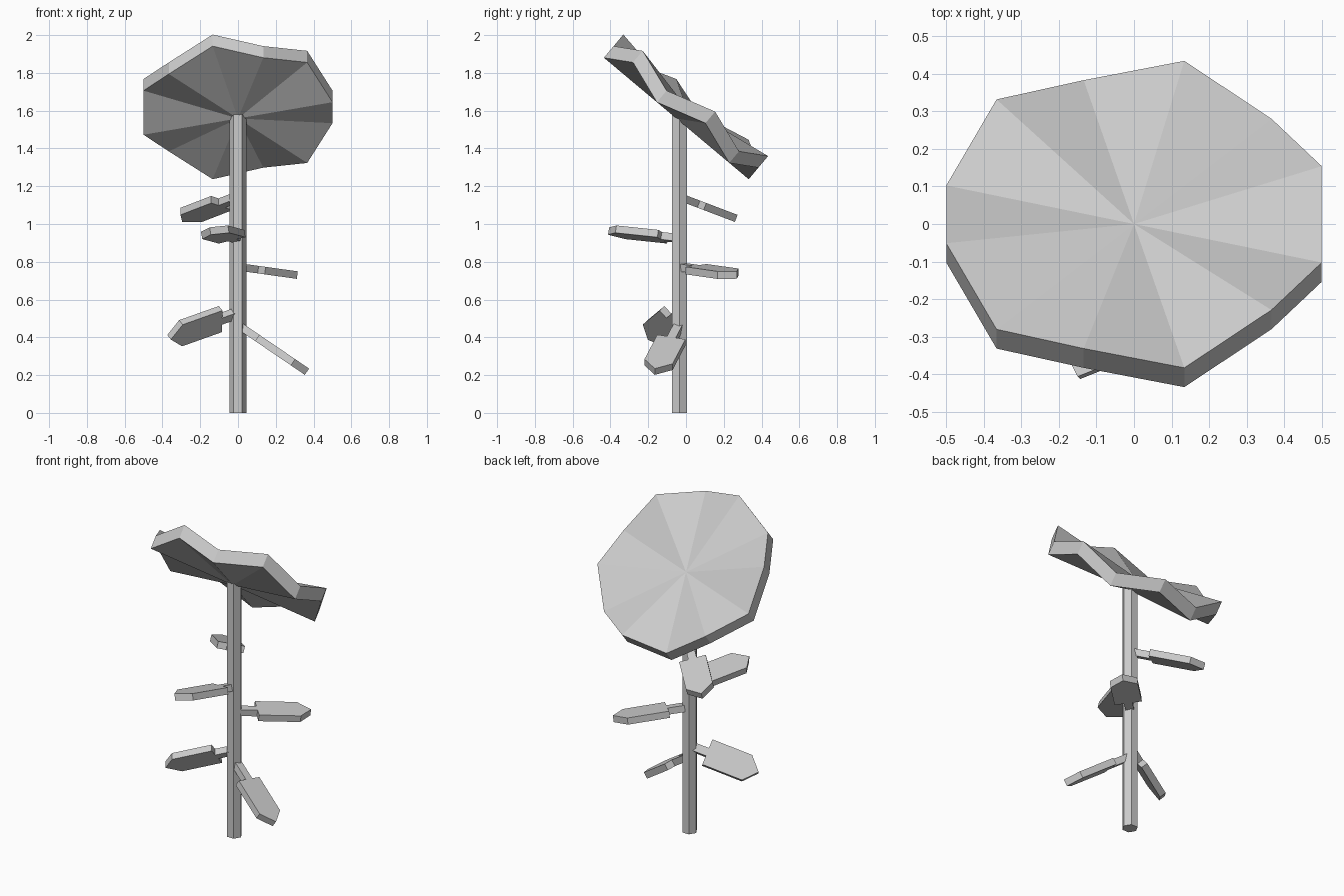
import bpy, bmesh
from math import radians, cos, sin
from mathutils import Vector, Matrix

if "Cube" in bpy.data.objects:
    bpy.data.objects.remove(bpy.data.objects["Cube"])

STEM_Y = -0.035


def make_object(name, bm):
    bmesh.ops.recalc_face_normals(bm, faces=bm.faces)
    mesh = bpy.data.meshes.new(name)
    bm.to_mesh(mesh)
    bm.free()
    obj = bpy.data.objects.new(name, mesh)
    bpy.context.collection.objects.link(obj)
    return obj


# Hexagonal stem
bpy.ops.mesh.primitive_cylinder_add(vertices=6, radius=0.045, depth=1.58,
                                    location=(0, STEM_Y, 0.79),
                                    rotation=(0, 0, radians(30)))
bpy.context.object.name = "stem"

# Pleated flower head: a 12-sided fan with every other rim point raised
bm = bmesh.new()
layers = []
for drop in (0.0, -0.08):
    centre = bm.verts.new((0, 0, drop))
    ring = []
    for k in range(12):
        a = radians(15 + 30 * k)
        lift = 0.08 if k % 2 == 0 else 0.0
        ring.append(bm.verts.new((0.518 * cos(a), 0.518 * sin(a), drop + lift)))
    for k in range(12):
        bm.faces.new((centre, ring[k], ring[(k + 1) % 12]))
    layers.append(ring)
top, low = layers
for k in range(12):
    j = (k + 1) % 12
    bm.faces.new((top[k], low[k], low[j], top[j]))
bm.transform(Matrix.Translation((0, 0, 1.62)) @ Matrix.Rotation(radians(-40), 4, 'X'))
make_object("flower_head", bm)


# Leaf slab: narrow stalk and a pointed blade, lying in the plane z = a*x + b*y
def leaf(name, tip, a, b, thick=0.04):
    tip = Vector(tip)
    hx, hy = tip.x, tip.y - STEM_Y
    d = Vector((hx, hy, a * hx + b * hy))
    length = d.length
    d.normalize()
    n = Vector((-a, -b, 1)).normalized()
    w = n.cross(d)
    half = [(length - 0.02, 0.024), (0.31, 0.024), (0.31, 0.0775), (0.07, 0.0775)]
    outline = half + [(0, 0)] + [(s, -h) for s, h in reversed(half)]
    bm = bmesh.new()
    verts = [bm.verts.new(tip - d * s + w * h - n * thick / 2) for s, h in outline]
    face = bm.faces.new(verts)
    ext = bmesh.ops.extrude_face_region(bm, geom=[face], use_keep_orig=True)
    moved = [g for g in ext["geom"] if isinstance(g, bmesh.types.BMVert)]
    bmesh.ops.translate(bm, verts=moved, vec=n * thick)
    make_object(name, bm)


leaf("leaf_top_back", (-0.295, 0.265, 1.03), 0.0, -0.38)
leaf("leaf_upper_front", (-0.147, -0.41, 0.963), 0.17, -0.172)
leaf("leaf_middle_back", (0.31, 0.27, 0.73), -0.14, 0.0)
leaf("leaf_lower_left", (-0.365, -0.19, 0.40), 0.81, -1.07)
leaf("leaf_lower_right", (0.365, -0.165, 0.218), -0.68, 0.0)
